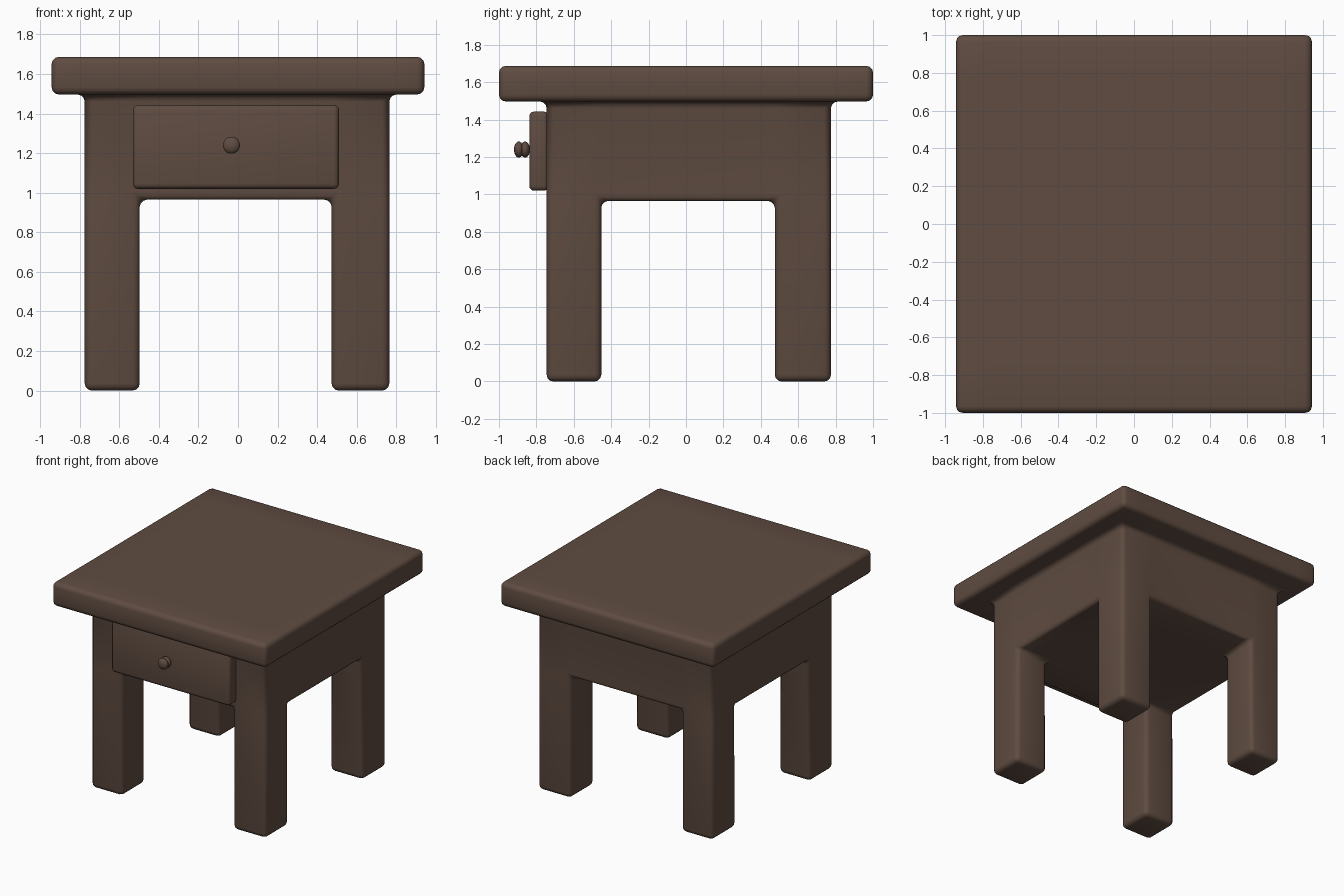
import bpy, bmesh

if "Cube" in bpy.data.objects:
    bpy.data.objects.remove(bpy.data.objects["Cube"])

wood = bpy.data.materials.new("dark brown wood")
wood.diffuse_color = (0.115, 0.072, 0.053, 1)
wood.use_nodes = True
wood.node_tree.nodes["Principled BSDF"].inputs["Base Color"].default_value = wood.diffuse_color


def finish(ob, width=0.0):
    """Assign the wood, round the edges and smooth the shading."""
    ob.data.materials.append(wood)
    bpy.ops.object.select_all(action='DESELECT')
    ob.select_set(True)
    bpy.context.view_layer.objects.active = ob
    if width:
        b = ob.modifiers.new("rounded edges", 'BEVEL')
        b.width, b.segments, b.limit_method = width, 3, 'ANGLE'
        bpy.ops.object.modifier_apply(modifier=b.name)
    bpy.ops.object.shade_smooth_by_angle(angle=0.7)


def cells_mesh(name, xs, ys, zs, filled):
    """One skin around all filled cells of an uneven grid."""
    bm = bmesh.new()
    verts = {}

    def vert(i):
        if i not in verts:
            verts[i] = bm.verts.new((xs[i[0]], ys[i[1]], zs[i[2]]))
        return verts[i]

    n = (len(xs) - 1, len(ys) - 1, len(zs) - 1)

    def solid(c):
        return all(0 <= c[k] < n[k] for k in range(3)) and filled(*c)

    for c in [(i, j, k) for i in range(n[0]) for j in range(n[1]) for k in range(n[2])]:
        if not solid(c):
            continue
        for ax in range(3):
            for side in (0, 1):
                nb = list(c)
                nb[ax] += 2 * side - 1
                if solid(tuple(nb)):
                    continue
                u, v = (ax + 1) % 3, (ax + 2) % 3
                quad = []
                for du, dv in ((0, 0), (1, 0), (1, 1), (0, 1)):
                    p = list(c)
                    p[ax] += side
                    p[u] += du
                    p[v] += dv
                    quad.append(vert(tuple(p)))
                bm.faces.new(quad if side else quad[::-1])
    me = bpy.data.meshes.new(name)
    bm.to_mesh(me)
    bm.free()
    ob = bpy.data.objects.new(name, me)
    bpy.context.collection.objects.link(ob)
    return ob


# table frame: four corner legs, solid apron block and overhanging top in one skin
def table_cell(i, j, k):
    if k == 2:
        return True                                # top board
    if k == 1:
        return 1 <= i <= 3 and 1 <= j <= 3         # apron block
    return i in (1, 3) and j in (1, 3)             # legs


table = cells_mesh("table_frame",
                   [-0.942, -0.775, -0.497, 0.473, 0.765, 0.942],
                   [-1.0, -0.745, -0.453, 0.475, 0.775, 1.0],
                   [0.0, 0.965, 1.497, 1.687], table_cell)
finish(table, 0.036)

# drawer front
drawer = cells_mesh("drawer_front", [-0.532, 0.51], [-0.838, -0.735], [1.02, 1.443],
                    lambda i, j, k: True)
finish(drawer, 0.025)

# knob: two flattened balls, one behind the other
for name, y in (("knob_front", -0.894), ("knob_base", -0.86)):
    bpy.ops.mesh.primitive_uv_sphere_add(segments=24, ring_count=12, radius=0.043,
                                         location=(-0.033, y, 1.24))
    knob = bpy.context.object
    knob.name = name
    knob.scale = (1, 0.6, 1)
    finish(knob)
